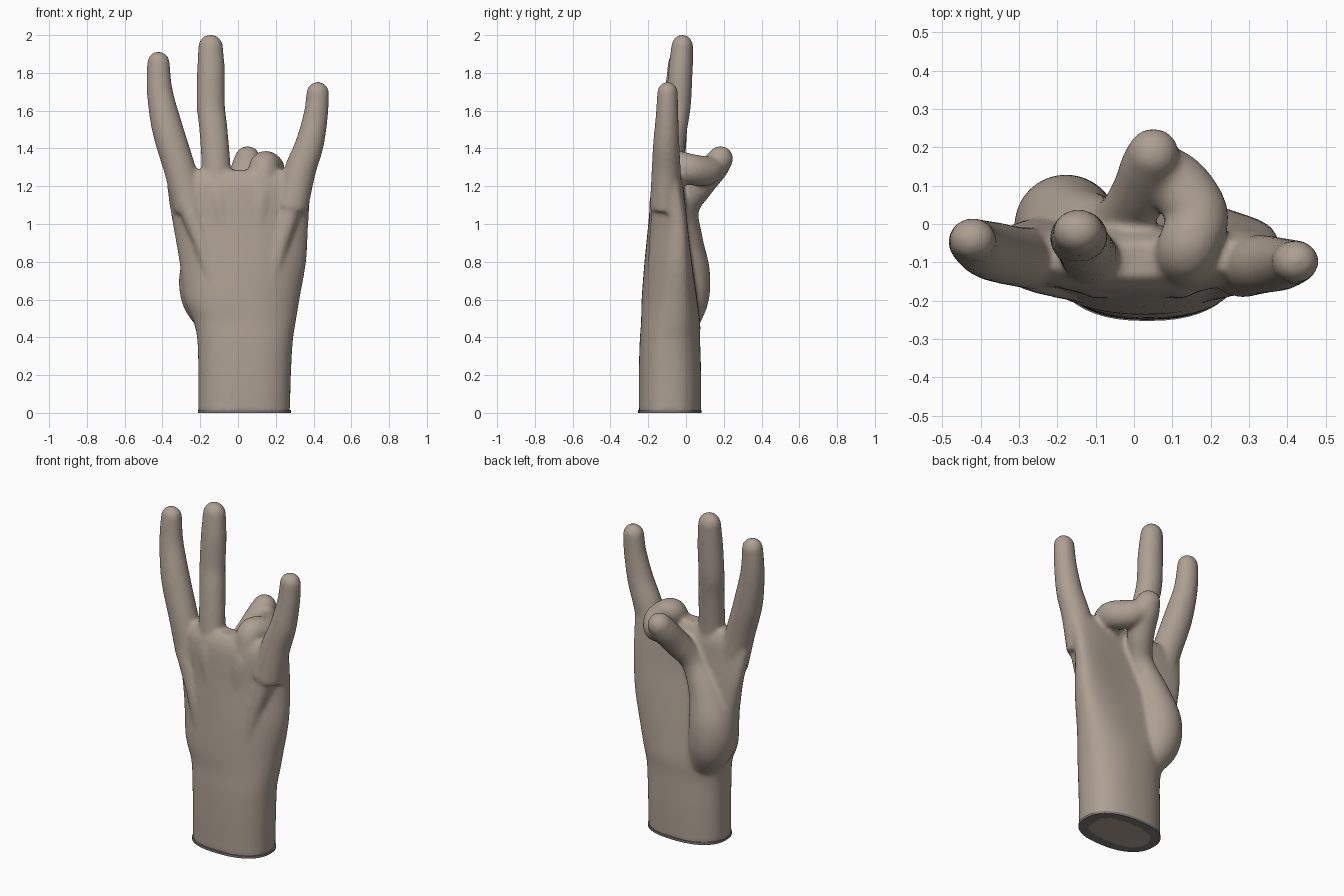
import bpy, bmesh, math
from mathutils import Vector

if "Cube" in bpy.data.objects:
    bpy.data.objects.remove(bpy.data.objects["Cube"])


def material(name, color):
    m = bpy.data.materials.new(name)
    m.diffuse_color = color
    m.use_nodes = True
    m.node_tree.nodes["Principled BSDF"].inputs["Base Color"].default_value = m.diffuse_color
    return m


def loft(bm, rings):
    rows = [[bm.verts.new(p) for p in ring] for ring in rings]
    n = len(rows[0])
    for a, b in zip(rows, rows[1:]):
        for i in range(n):
            j = (i + 1) % n
            bm.faces.new((a[i], a[j], b[j], b[i]))
    bm.faces.new(rows[0][::-1])
    bm.faces.new(rows[-1])


def spline(keys, steps=8):
    """Catmull-Rom through tuples of any length."""
    k = [keys[0]] + list(keys) + [keys[-1]]
    out = []
    for i in range(1, len(k) - 2):
        for s in range(steps):
            t = s / steps
            out.append([0.5 * (2 * b + (c - a) * t + (2 * a - 5 * b + 4 * c - d) * t * t
                               + (3 * b - a - 3 * c + d) * t ** 3)
                        for a, b, c, d in zip(*k[i - 1:i + 3])])
    return out + [list(keys[-1])]


def section(z, x0, x1, y0, y1, bend, n=48):
    """Flattened cross-section whose two sides bend towards the palm."""
    ring = []
    for i in range(n):
        a = 2 * math.pi * i / n
        c, s = math.cos(a), math.sin(a)
        ux = math.copysign(abs(c) ** 0.85, c)
        uy = math.copysign(abs(s) ** 0.85, s)
        ring.append(((x0 + x1) / 2 + ux * (x1 - x0) / 2,
                     (y0 + y1) / 2 + uy * (y1 - y0) / 2 + bend * ux * ux, z))
    return ring


def finger(bm, keys, depth=0.92, n=24):
    """Round-tipped tube; keys are x, y, z, radius. The last key is the tip's centre."""
    pts = spline(keys)
    rings = []

    def ring(p, r, t):
        u = (Vector((1, 0, 0)) - t * t.x).normalized()
        v = t.cross(u)
        rings.append([p + u * r * math.cos(2 * math.pi * i / n)
                      + v * r * depth * math.sin(2 * math.pi * i / n) for i in range(n)])

    for i, q in enumerate(pts):
        a, b = pts[max(i - 1, 0)], pts[min(i + 1, len(pts) - 1)]
        t = (Vector(b[:3]) - Vector(a[:3])).normalized()
        ring(Vector(q[:3]), q[3], t)
    tip, r = Vector(pts[-1][:3]), pts[-1][3]
    for k in range(1, 7):
        ang = k * math.radians(14)
        ring(tip + t * r * math.sin(ang), r * math.cos(ang), t)
    loft(bm, rings)


bm = bmesh.new()

# Wrist and palm
palm = [(0.0, -0.21, 0.275, -0.25, 0.08, 0),
        (0.20, -0.21, 0.28, -0.25, 0.08, 0),
        (0.38, -0.215, 0.29, -0.245, 0.075, 0),
        (0.48, -0.235, 0.305, -0.238, 0.075, 0.01),
        (0.60, -0.285, 0.325, -0.235, 0.06, 0.03),
        (0.80, -0.31, 0.36, -0.22, 0.03, 0.05),
        (1.00, -0.345, 0.372, -0.20, 0.0, 0.06),
        (1.15, -0.37, 0.382, -0.187, -0.01, 0.04),
        (1.23, -0.372, 0.385, -0.172, -0.02, 0.03),
        (1.285, -0.35, 0.37, -0.14, -0.05, 0.03)]
loft(bm, [section(*s) for s in spline(palm, 6)])

# Straight index, middle and little fingers
finger(bm, [(-0.25, -0.09, 1.08, 0.09), (-0.305, -0.085, 1.28, 0.085), (-0.372, -0.07, 1.5, 0.083),
            (-0.414, -0.05, 1.70, 0.069), (-0.421, -0.04, 1.853, 0.06)])
finger(bm, [(-0.10, -0.10, 1.08, 0.08), (-0.115, -0.085, 1.3, 0.077), (-0.13, -0.06, 1.5, 0.075),
            (-0.144, -0.04, 1.63, 0.075), (-0.143, -0.03, 1.8, 0.074), (-0.145, -0.02, 1.937, 0.066)], 0.88)
finger(bm, [(0.28, -0.11, 1.08, 0.09), (0.328, -0.105, 1.28, 0.084), (0.378, -0.105, 1.42, 0.076),
            (0.412, -0.10, 1.58, 0.065), (0.422, -0.098, 1.693, 0.06)])

# Curled ring finger
finger(bm, [(0.14, -0.10, 1.08, 0.08), (0.135, -0.085, 1.23, 0.083), (0.14, -0.06, 1.305, 0.08),
            (0.165, 0.02, 1.29, 0.082), (0.12, 0.10, 1.28, 0.08), (0.07, 0.15, 1.30, 0.065)], 1.0)

# Thumb pad and thumb folded over to meet the ring finger
finger(bm, [(-0.10, -0.03, 0.46, 0.09), (-0.165, -0.01, 0.60, 0.13), (-0.175, -0.005, 0.75, 0.132),
            (-0.13, -0.01, 0.92, 0.10), (-0.05, 0.0, 1.08, 0.07), (0.01, 0.07, 1.20, 0.075),
            (0.04, 0.15, 1.30, 0.075), (0.05, 0.182, 1.345, 0.068)], 1.0)

# Knuckle bumps and raised tendons on the back of the hand
for x0, x1, y in ((-0.10, -0.27, -0.115), (-0.02, -0.10, -0.135), (0.08, 0.12, -0.135), (0.15, 0.29, -0.12)):
    finger(bm, [(x0, -0.17, 0.6, 0.045), ((x0 + x1) / 2, -0.155, 0.88, 0.045),
                (x1, y, 1.13, 0.062), (x1, y + 0.02, 1.22, 0.05)])

bmesh.ops.recalc_face_normals(bm, faces=bm.faces)
mesh = bpy.data.meshes.new("hand")
bm.to_mesh(mesh)
bm.free()
hand = bpy.data.objects.new("hand", mesh)
bpy.context.collection.objects.link(hand)
mesh.materials.append(material("skin", (0.42, 0.35, 0.29, 1)))

# Fuse all the parts into one smooth skin
fuse = hand.modifiers.new("fuse", 'REMESH')
fuse.mode = 'VOXEL'
fuse.voxel_size = 0.012
fuse.use_smooth_shade = True
soft = hand.modifiers.new("soften", 'SMOOTH')
soft.factor = 0.5
soft.iterations = 7

# Flat cut end of the wrist
bm = bmesh.new()
loft(bm, [section(z, -0.213, 0.28, -0.253, 0.083, 0) for z in (0.0, 0.014)])
bmesh.ops.recalc_face_normals(bm, faces=bm.faces)
mesh = bpy.data.meshes.new("wrist_cap")
bm.to_mesh(mesh)
bm.free()
cap = bpy.data.objects.new("wrist_cap", mesh)
bpy.context.collection.objects.link(cap)
mesh.materials.append(material("cut_end", (0.2, 0.19, 0.18, 1)))
